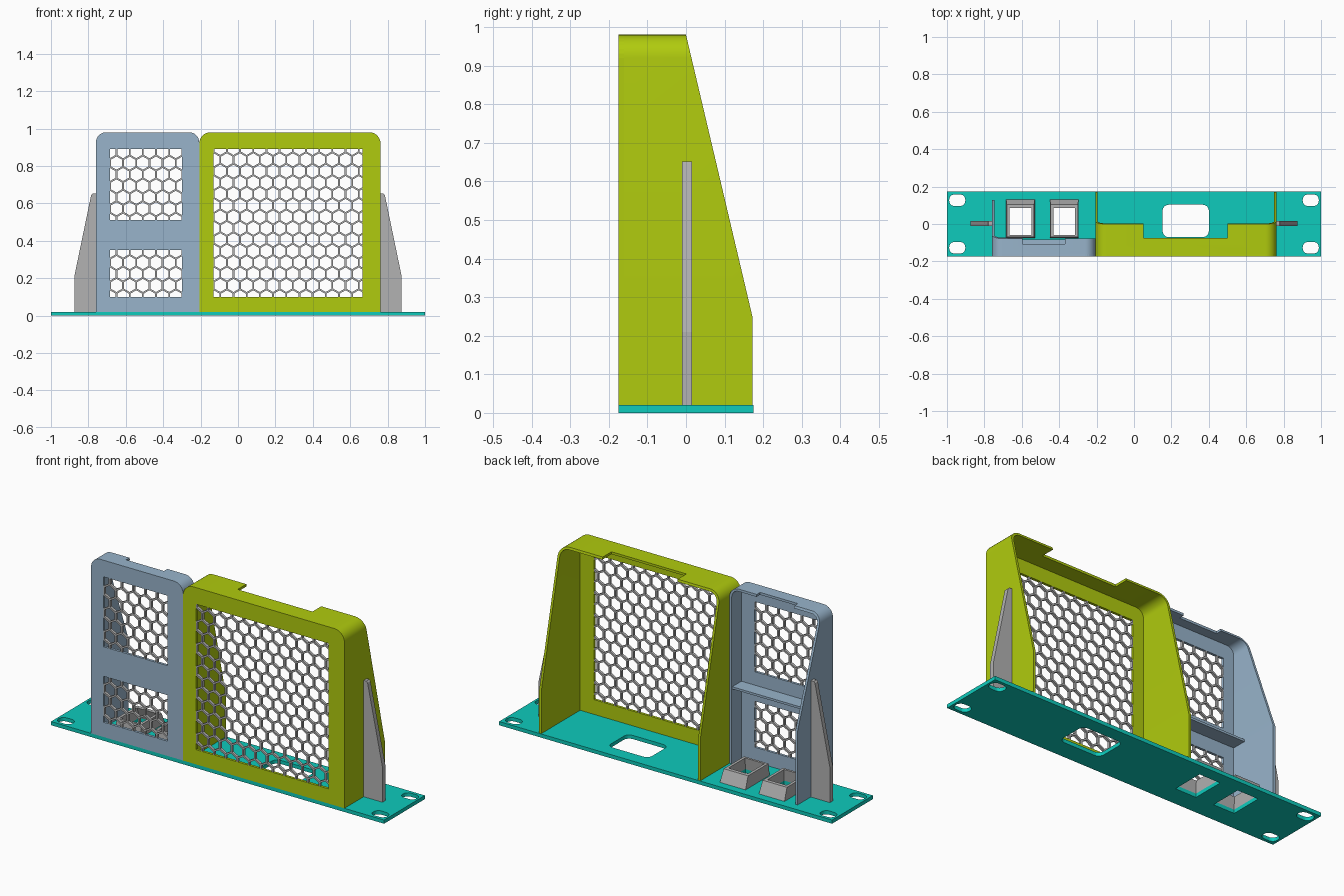
import bpy, bmesh, math

if "Cube" in bpy.data.objects:
    bpy.data.objects.remove(bpy.data.objects["Cube"])

def material(name, col):
    m = bpy.data.materials.new(name)
    m.diffuse_color = (*col, 1)
    m.use_nodes = True
    m.node_tree.nodes["Principled BSDF"].inputs["Base Color"].default_value = m.diffuse_color
    return m

TEAL = material("teal", (0.0044, 0.597, 0.503))
LIME = material("lime", (0.434, 0.597, 0.0044))
BLUE = material("dusty blue", (0.314, 0.456, 0.597))
GREY = material("grey", (0.445, 0.445, 0.445))

FRONT, PANEL_T, WALL_T, BASE_T, TOP = -0.175, 0.014, 0.013, 0.02, 0.98

def finish(name, bm, mat):
    bmesh.ops.recalc_face_normals(bm, faces=bm.faces)
    me = bpy.data.meshes.new(name)
    bm.to_mesh(me)
    bm.free()
    me.materials.append(mat)
    ob = bpy.data.objects.new(name, me)
    bpy.context.collection.objects.link(ob)
    return ob

def prism(bm, pts, lo, hi, axis="z"):
    """Extrude a 2D outline along z (pts are x,y) or y (pts are x,z)."""
    place = (lambda a, b, c: (a, b, c)) if axis == "z" else (lambda a, b, c: (a, c, b))
    low = [bm.verts.new(place(a, b, lo)) for a, b in pts]
    high = [bm.verts.new(place(a, b, hi)) for a, b in pts]
    bm.faces.new(low)
    bm.faces.new(high)
    for i in range(len(pts)):
        j = (i + 1) % len(pts)
        bm.faces.new((low[i], low[j], high[j], high[i]))

def rect(x0, x1, y0, y1):
    return [(x0, y0), (x1, y0), (x1, y1), (x0, y1)]

def round_rect(x0, x1, y0, y1, r, n=6):
    pts = []
    for cx, cy, a0 in ((x1 - r, y1 - r, 0), (x0 + r, y1 - r, 90),
                       (x0 + r, y0 + r, 180), (x1 - r, y0 + r, 270)):
        for k in range(n + 1):
            a = math.radians(a0 + 90 * k / n)
            pts.append((cx + r * math.cos(a), cy + r * math.sin(a)))
    return pts

def cut(ob, cutter_bm):
    """Subtract a cutter and throw it away."""
    cutter = finish("cutter", cutter_bm, GREY)
    cutter.hide_render = True
    mod = ob.modifiers.new("cut", "BOOLEAN")
    mod.operation, mod.object, mod.solver = "DIFFERENCE", cutter, "EXACT"
    bpy.context.view_layer.objects.active = ob
    bpy.ops.object.modifier_apply(modifier=mod.name)
    bpy.data.objects.remove(cutter)

def smooth(ob):
    bpy.ops.object.select_all(action="DESELECT")
    ob.select_set(True)
    bpy.context.view_layer.objects.active = ob
    bpy.ops.object.shade_smooth_by_angle(angle=math.radians(25))

def arch(x0, x1, top, r, z_break, n=8):
    """Points of an upside-down U with rounded top corners."""
    pts = [(x0, BASE_T), (x0, z_break)]
    for cx, a0 in ((x0 + r, 180), (x1 - r, 90)):
        for k in range(n + 1):
            a = math.radians(a0 - 90 * k / n)
            pts.append((cx + r * math.cos(a), top - r + r * math.sin(a)))
    return pts + [(x1, z_break), (x1, BASE_T)]

def hood(name, mat, x0, x1, r, y_top, y_low, z_break, flat_right, windows, notch):
    # front panel with rectangular windows
    outer = arch(x0, x1, TOP, r, z_break)
    bm = bmesh.new()
    prism(bm, outer, FRONT, FRONT + PANEL_T, "y")
    panel = finish(name + "_front_panel", bm, mat)
    bm = bmesh.new()
    for w in windows:
        prism(bm, rect(*w), FRONT - 0.1, FRONT + 0.1, "y")
    cut(panel, bm)
    # side walls and top, with a sloping rear edge
    inner = arch(x0 + WALL_T, x1 - WALL_T, TOP - WALL_T, r - WALL_T, z_break)
    def back(x, z):
        if flat_right and x > (x0 + x1) / 2:
            return y_top
        t = min(1, (TOP - z) / (TOP - z_break))
        return y_top + (y_low - y_top) * t
    bm = bmesh.new()
    y0 = FRONT + PANEL_T
    rows = [[bm.verts.new(p) for p in ((a, y0, b), (a, back(a, b), b),
                                       (c, back(c, d), d), (c, y0, d))]
            for (a, b), (c, d) in zip(outer, inner)]
    for p, q in zip(rows, rows[1:]):
        for k in range(4):
            m = (k + 1) % 4
            bm.faces.new((p[k], p[m], q[m], q[k]))
    bm.faces.new(rows[0])
    bm.faces.new(rows[-1])
    walls = finish(name + "_walls", bm, mat)
    bm = bmesh.new()
    prism(bm, rect(*notch), 0.92, 1.1)
    cut(walls, bm)
    smooth(walls)
    # honeycomb grilles in the windows
    for i, w in enumerate(windows):
        honeycomb(f"{name}_grille_{i + 1}", *w)

def honeycomb(name, x0, x1, z0, z1, pitch=0.0705, bar=0.0095):
    bm = bmesh.new()
    row_h = pitch * math.sqrt(3) / 2
    big, small = pitch / math.sqrt(3), (pitch - bar) / math.sqrt(3)
    for r in range(-1, int((z1 - z0) / row_h) + 3):
        for c in range(-1, int((x1 - x0) / pitch) + 3):
            cx, cz = x0 + (c + 0.5 * (r % 2)) * pitch, z0 + r * row_h
            rings = [[bm.verts.new((cx + s * math.sin(k * math.pi / 3), FRONT,
                                    cz + s * math.cos(k * math.pi / 3)))
                      for k in range(6)] for s in (big, small)]
            for k in range(6):
                m = (k + 1) % 6
                bm.faces.new((rings[0][k], rings[0][m], rings[1][m], rings[1][k]))
    bmesh.ops.remove_doubles(bm, verts=bm.verts, dist=1e-4)
    for co, no in (((x0, 0, 0), (-1, 0, 0)), ((x1, 0, 0), (1, 0, 0)),
                   ((0, 0, z0), (0, 0, -1)), ((0, 0, z1), (0, 0, 1))):
        bmesh.ops.bisect_plane(bm, geom=bm.verts[:] + bm.edges[:] + bm.faces[:],
                               plane_co=co, plane_no=no, clear_outer=True)
    res = bmesh.ops.extrude_face_region(bm, geom=bm.faces[:], use_keep_orig=True)
    moved = [v for v in res["geom"] if isinstance(v, bmesh.types.BMVert)]
    bmesh.ops.translate(bm, verts=moved, vec=(0, PANEL_T, 0))
    finish(name, bm, GREY)

# base plate with mounting slots, cable hole and socket openings
bm = bmesh.new()
prism(bm, rect(-1, 1, -0.175, 0.175), 0, BASE_T)
base = finish("base_plate", bm, TEAL)
SOCKETS = (-0.607, -0.373)
bm = bmesh.new()
for sx in (-0.945, 0.945):
    for sy in (-0.127, 0.127):
        prism(bm, round_rect(sx - 0.043, sx + 0.043, sy - 0.031, sy + 0.031, 0.028), -0.1, 0.1)
prism(bm, round_rect(0.153, 0.4, -0.07, 0.103, 0.032), -0.1, 0.1)
for sx in SOCKETS:
    prism(bm, rect(sx - 0.063, sx + 0.063, -0.066, 0.11), -0.1, 0.1)
cut(base, bm)

# the two hoods
hood("large_hood", LIME, -0.207, 0.762, 0.06, 0.0, 0.172, 0.25, False,
     [(-0.13, 0.665, 0.10, 0.89)], (0.05, 0.5, -0.075, 0.12))
hood("small_hood", BLUE, -0.76, -0.207, 0.055, -0.078, 0.128, 0.42, True,
     [(-0.685, -0.30, 0.51, 0.89), (-0.685, -0.30, 0.10, 0.35)],
     (-0.597, -0.37, -0.107, 0.12))

# shelf inside the small hood
bm = bmesh.new()
prism(bm, rect(-0.748, -0.219, FRONT + PANEL_T, -0.082), 0.425, 0.437)
finish("small_hood_shelf", bm, BLUE)

# side supports
for side, label in ((-1, "left"), (1, "right")):
    bm = bmesh.new()
    prism(bm, [(side * x, z) for x, z in ((0.758, BASE_T), (0.875, BASE_T), (0.875, 0.21),
                                          (0.785, 0.645), (0.778, 0.652), (0.758, 0.652))],
          -0.01, 0.015, "y")
    finish(label + "_support", bm, GREY)

# tapered socket frames
for i, sx in enumerate(SOCKETS):
    bm = bmesh.new()
    loops = [[bm.verts.new((sx + x, y, z)) for x, y in rect(-h, h, y0, y1)]
             for h, y0, y1, z in ((0.077, -0.075, 0.132, BASE_T), (0.073, -0.07, 0.105, 0.085),
                                  (0.058, -0.058, 0.085, 0.085), (0.063, -0.066, 0.11, BASE_T))]
    for a, b in zip(loops, loops[1:] + loops[:1]):
        for k in range(4):
            m = (k + 1) % 4
            bm.faces.new((a[k], a[m], b[m], b[k]))
    finish(f"socket_frame_{i + 1}", bm, GREY)
